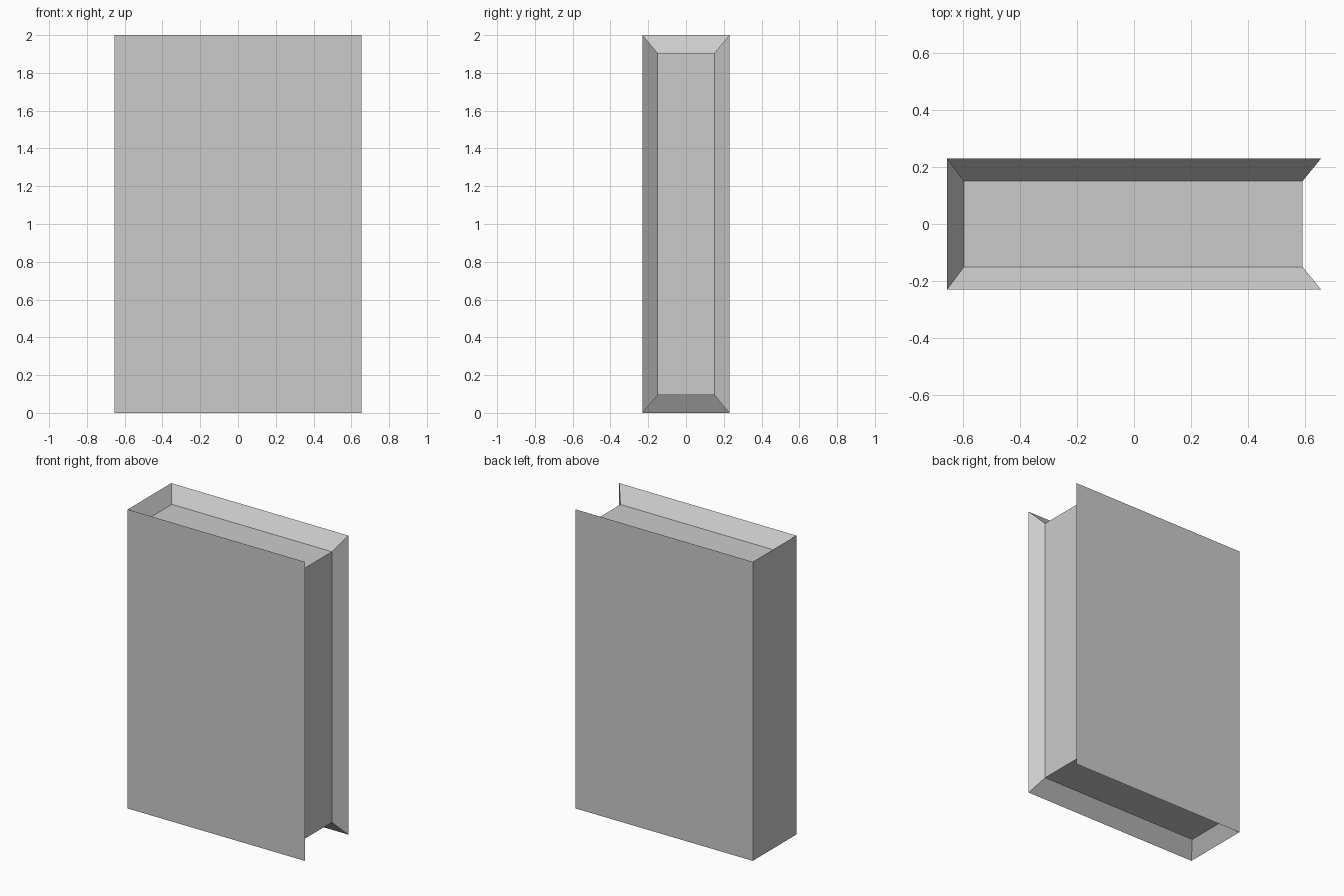
import bpy, bmesh
from mathutils import Vector

if "Cube" in bpy.data.objects:
    bpy.data.objects.remove(bpy.data.objects["Cube"])

HALF = Vector((0.655, 0.23, 1.0))        # cover half size
PAGE_MIN = Vector((-0.595, -0.15, -0.905))
PAGE_MAX = Vector((0.59, 0.15, 0.905))

bm = bmesh.new()
# Closed block: front cover, back cover, spine and three page edges
bmesh.ops.create_cube(bm, size=2.0)
bm.normal_update()
pages = [f for f in bm.faces if abs(f.normal.z) > 0.5 or f.normal.x > 0.5]

# Inset the connected page edges to leave a sloped rim along the covers
bmesh.ops.inset_region(bm, faces=pages, thickness=0.05, use_even_offset=True)
page_verts = {v for f in pages for v in f.verts}

# Fit rim to the cover size and sink the page edges
for v in bm.verts:
    for i in range(3):
        positive = v.co[i] > 0
        if v in page_verts:
            v.co[i] = PAGE_MAX[i] if positive else PAGE_MIN[i]
        else:
            v.co[i] = HALF[i] if positive else -HALF[i]
    v.co.z += HALF.z

bm.normal_update()
mesh = bpy.data.meshes.new("book")
bm.to_mesh(mesh)
bm.free()
bpy.context.collection.objects.link(bpy.data.objects.new("book", mesh))
